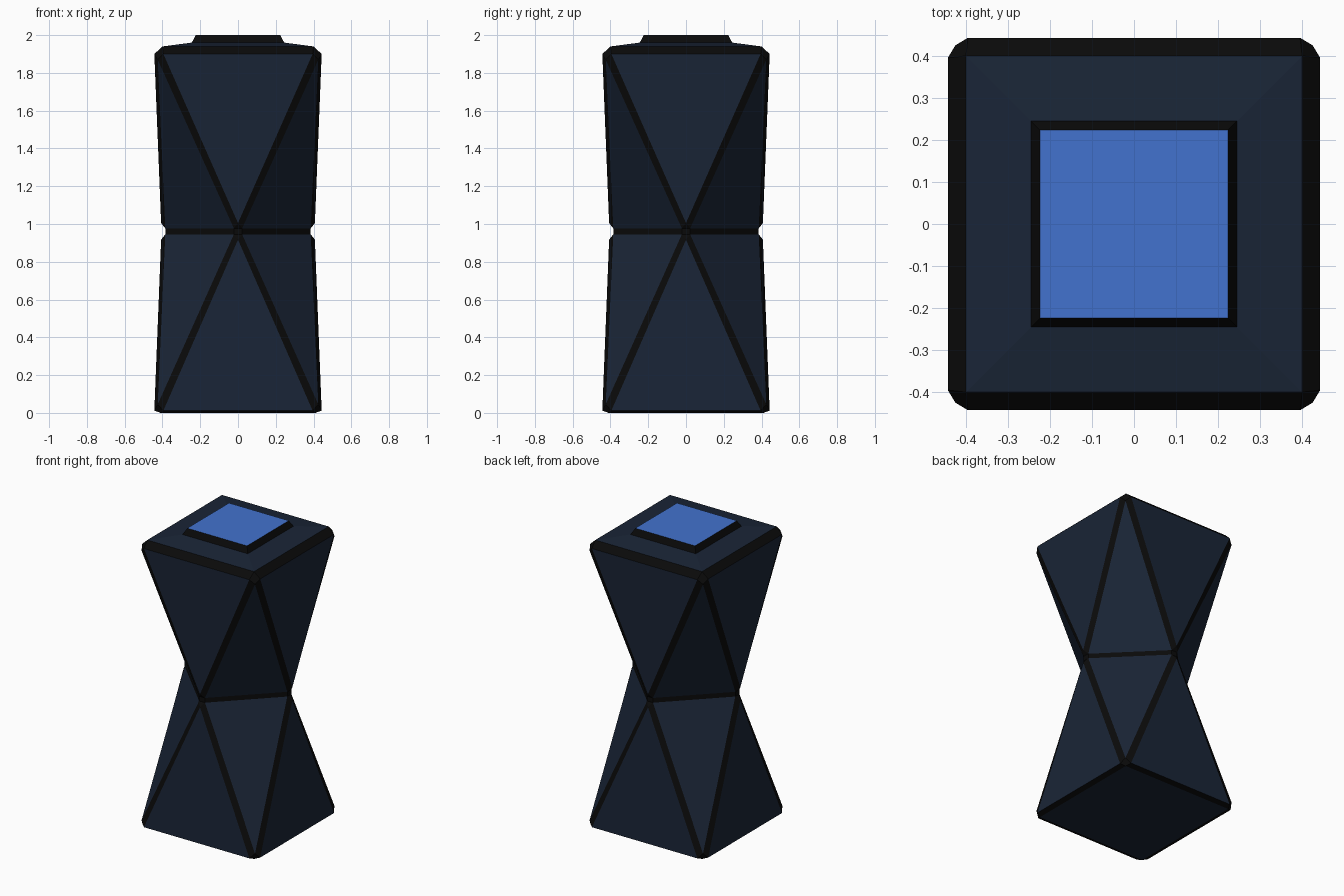
import bpy, bmesh
from math import pi, sqrt
from mathutils import Matrix, Vector

if "Cube" in bpy.data.objects:
    bpy.data.objects.remove(bpy.data.objects["Cube"])


def material(name, rgb):
    m = bpy.data.materials.new(name)
    m.diffuse_color = (*rgb, 1)
    m.use_nodes = True
    m.node_tree.nodes["Principled BSDF"].inputs["Base Color"].default_value = m.diffuse_color
    return m


navy = material("navy_panel", (0.010, 0.018, 0.037))
black = material("black_trim", (0.003, 0.003, 0.003))
blue = material("blue_glow", (0.055, 0.17, 0.62))
MID = 0.96
CENTRE = Vector((0, 0, MID))


def finish(name, bm, mats):
    mesh = bpy.data.meshes.new(name)
    bm.to_mesh(mesh)
    bm.free()
    for m in mats:
        mesh.materials.append(m)
    obj = bpy.data.objects.new(name, mesh)
    bpy.context.collection.objects.link(obj)
    return obj


bm = bmesh.new()


def face(points, mat, turn):
    """Add one outward-facing polygon, turned about z."""
    f = bm.faces.new([bm.verts.new(turn @ Vector(p)) for p in points])
    f.normal_update()
    if f.normal.dot(f.calc_center_median() - CENTRE) < 0:
        f.normal_flip()
    f.material_index = mat


def mx(p):
    return (-p[0], p[1], p[2])


def swap(p):
    """Mirror across the front-right diagonal."""
    return (-p[1], -p[0], p[2])


# Faceted body: one side and one corner, repeated four times
# (edge z, apex z, tip z, waist z, cap z, cap half, inner z, inner half)
halves = [
    (0.012, 0.917, 0.045, 0.945, 0.0, 0.41, 0.0, 0.25),
    (1.90, 1.005, 1.87, 0.977, 1.94, 0.40, 1.96, 0.247),
]
for i in range(4):
    turn = Matrix.Rotation(i * pi / 2, 3, 'Z')
    waist_points = []
    for ez, az, tz, wz, cz, ch, iz, ih in halves:
        edge = (0.395, -0.443, ez)
        apex = (0, -0.407, az)
        tip = (0.425, -0.425, tz)
        waist = (0.022, -0.385, wz)
        cap = (ch, -ch, cz)
        inner = (ih, -ih, iz)
        waist_points.append((apex, waist))
        # navy panels
        face([mx(edge), edge, apex], 0, turn)
        face([tip, waist, swap(waist)], 0, turn)
        face([mx(cap), cap, inner, mx(inner)], 0, turn)
        face([mx(inner), inner, (0, 0, iz)], 0, turn)
        # black trim along the edges and corners
        for s in (lambda p: p, mx):
            face([s(edge), s(apex), s(waist), s(tip)], 1, turn)
        face([mx(edge), edge, cap, mx(cap)], 1, turn)
        face([edge, tip, swap(edge), cap], 1, turn)
    # waist bar and notched joint
    (a0, w0), (a1, w1) = waist_points
    face([w0, swap(w0), swap(w1), w1], 1, turn)
    face([mx(w0), w0, w1, mx(w1)], 1, turn)
    face([mx(w0), w0, a0], 1, turn)
    face([mx(w1), w1, a1], 1, turn)
bmesh.ops.remove_doubles(bm, verts=bm.verts, dist=0.0005)
finish("faceted_body", bm, [navy, black])

# Raised frame with the blue plate on top
bm = bmesh.new()
bmesh.ops.create_cone(
    bm, cap_ends=True, segments=4, radius1=0.25 * sqrt(2), radius2=0.224 * sqrt(2),
    depth=0.05,
    matrix=Matrix.Translation((0, 0, 1.975)) @ Matrix.Rotation(pi / 4, 4, 'Z'))
for f in bm.faces:
    f.normal_update()
    f.material_index = 1 if f.normal.z > 0.9 else 0
finish("top_plate", bm, [black, blue])
